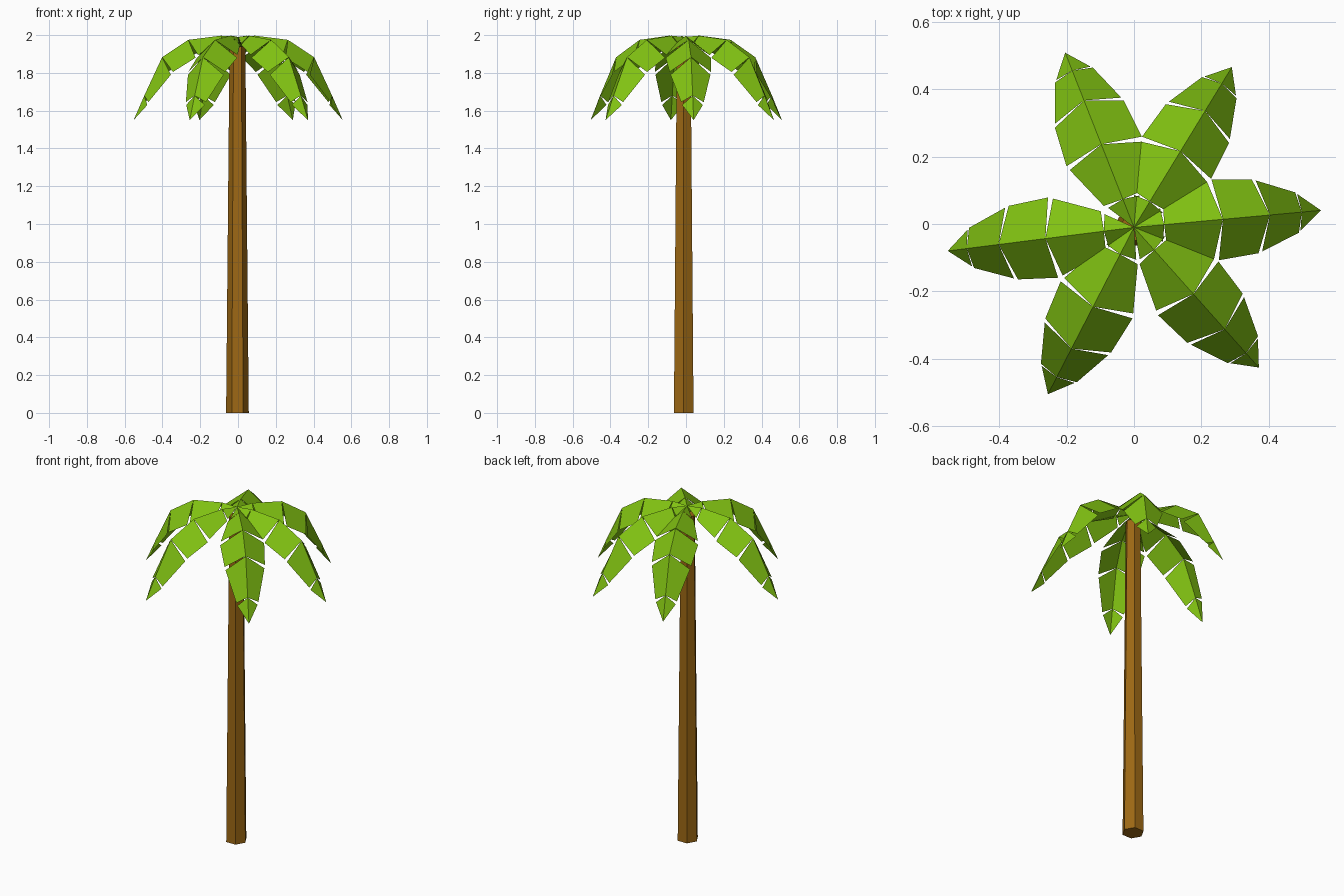
import bpy, bmesh
from math import radians
from mathutils import Matrix, Vector

cube = bpy.data.objects.get("Cube")
if cube:
    bpy.data.objects.remove(cube)


def make_material(name, rgb):
    mat = bpy.data.materials.new(name)
    mat.use_nodes = True
    color = (*rgb, 1)
    mat.diffuse_color = color
    mat.node_tree.nodes["Principled BSDF"].inputs["Base Color"].default_value = color
    return mat


def add_object(name, bm, mat):
    mesh = bpy.data.meshes.new(name)
    bm.to_mesh(mesh)
    bm.free()
    mesh.materials.append(mat)
    obj = bpy.data.objects.new(name, mesh)
    bpy.context.collection.objects.link(obj)
    return obj


leaf_green = make_material("leaf green", (0.22, 0.54, 0.006))
bark_brown = make_material("bark brown", (0.34, 0.14, 0.007))

# Trunk: tapered six-sided column
TRUNK_TOP = 1.94
bm = bmesh.new()
bmesh.ops.create_cone(bm, cap_ends=True, segments=6, radius1=0.06, radius2=0.042,
                      depth=TRUNK_TOP,
                      matrix=Matrix.Translation((-0.003, -0.012, TRUNK_TOP / 2))
                      @ Matrix.Rotation(radians(90), 4, 'Z'))
# keep two corners on the x axis
if max(v.co.x for v in bm.verts) < 0.055:
    bmesh.ops.rotate(bm, verts=bm.verts, cent=(-0.003, -0.012, 0),
                     matrix=Matrix.Rotation(radians(30), 3, 'Z'))
add_object("trunk", bm, bark_brown)

# Frond: ridge points (reach, height), and for each segment the outer edge
# start and end (reach, half width, height); gaps separate the segments
RIDGE = [(0, 1.99), (0.09, 1.997), (0.265, 1.975), (0.405, 1.883), (0.5, 1.68), (0.557, 1.55)]
EDGES = [
    [(0.082, 0.05, 1.955)],
    [(0.092, 0.06, 1.95), (0.228, 0.115, 1.895)],
    [(0.242, 0.12, 1.88), (0.361, 0.11, 1.805)],
    [(0.372, 0.106, 1.79), (0.486, 0.06, 1.645)],
    [(0.491, 0.055, 1.63)],
]


def add_frond(name, angle):
    bm = bmesh.new()
    ridge = [bm.verts.new((r, 0, z)) for r, z in RIDGE]
    for side in (1, -1):
        for i, edge in enumerate(EDGES):
            outer = [bm.verts.new((r, side * w, z)) for r, w, z in edge]
            loop = [ridge[i], ridge[i + 1]] + outer[::-1]
            bm.faces.new(loop if side > 0 else loop[::-1])
    bm.transform(Matrix.Translation(Vector((0, -0.01, 0)))
                 @ Matrix.Rotation(radians(angle), 4, 'Z'))
    add_object(name, bm, leaf_green)


for n, angle in enumerate((5.2, 58.6, 111.5, 187.2, 242.7, 311.7), 1):
    add_frond(f"frond_{n}", angle)
